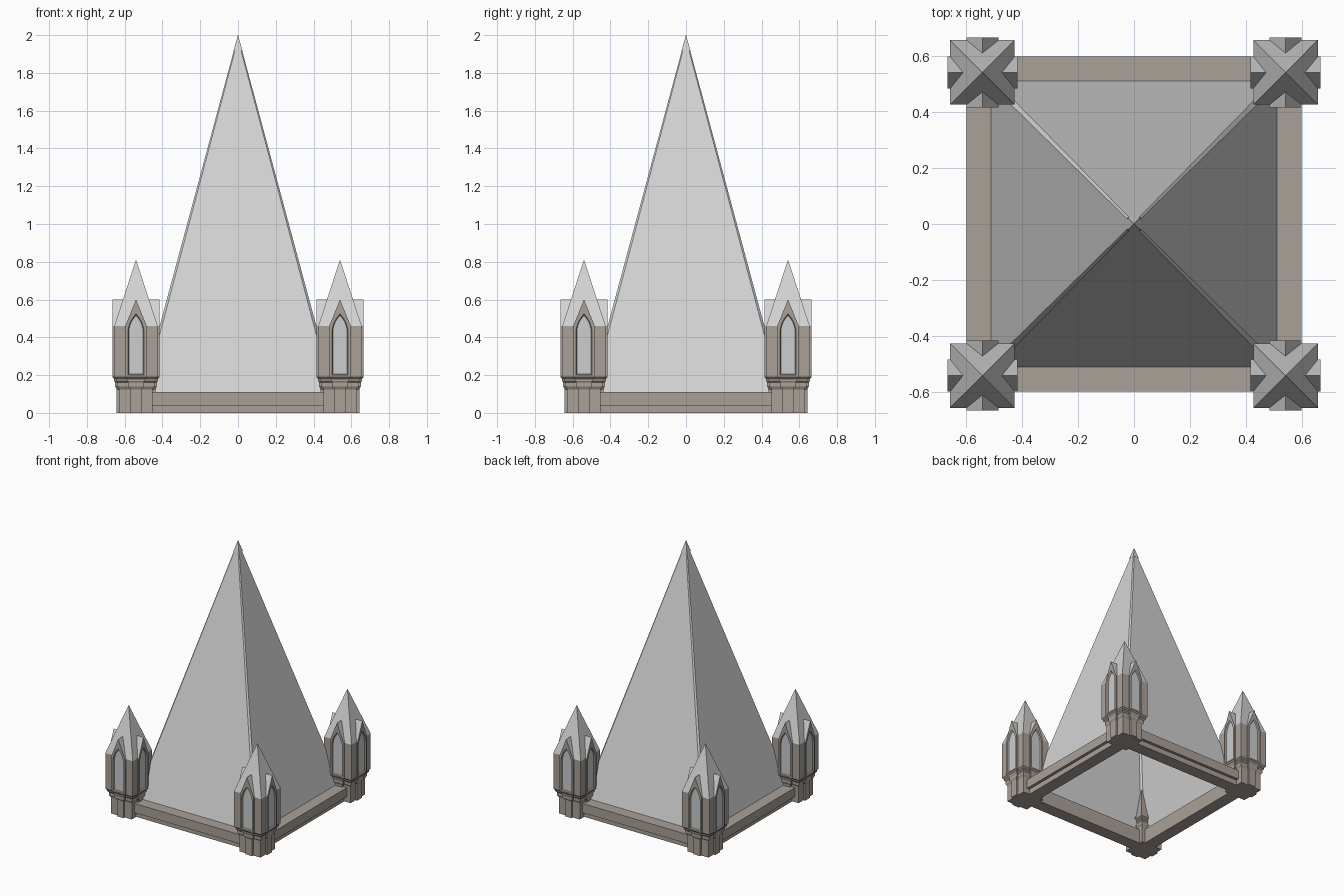
import bpy, bmesh, math

if "Cube" in bpy.data.objects:
    bpy.data.objects.remove(bpy.data.objects["Cube"])


def material(name, rgb):
    m = bpy.data.materials.new(name)
    lin = [(c / 255 / 12.92) if c < 11 else ((c / 255 + 0.055) / 1.055) ** 2.4 for c in rgb]
    m.diffuse_color = (*lin, 1)
    m.use_nodes = True
    m.node_tree.nodes["Principled BSDF"].inputs["Base Color"].default_value = m.diffuse_color
    return m


STONE = material("warm stone", (170, 161, 153))
LEAD = material("pale roof", (212, 212, 212))
GLASS = material("window grey", (203, 205, 207))


def finish(bm, name, mats):
    bmesh.ops.recalc_face_normals(bm, faces=bm.faces)
    me = bpy.data.meshes.new(name)
    bm.to_mesh(me)
    bm.free()
    for m in mats:
        me.materials.append(m)
    ob = bpy.data.objects.new(name, me)
    bpy.context.collection.objects.link(ob)
    return ob


def loft(bm, rings, cap_start=True, cap_end=True, mat=0):
    """Join equal-length rings of points with quads."""
    vs = [[bm.verts.new(p) for p in r] for r in rings]
    n = len(vs[0])
    faces = []
    for a, b in zip(vs, vs[1:]):
        for i in range(n):
            j = (i + 1) % n
            faces.append(bm.faces.new((a[i], a[j], b[j], b[i])))
    if cap_start:
        faces.append(bm.faces.new(vs[0][::-1]))
    if cap_end:
        faces.append(bm.faces.new(vs[-1]))
    for f in faces:
        f.material_index = mat


def square(h, z):
    return [(-h, -h, z), (h, -h, z), (h, h, z), (-h, h, z)]


def chamfered(h, c, z):
    return [(-h + c, -h, z), (h - c, -h, z), (h, -h + c, z), (h, h - c, z),
            (h - c, h, z), (-h + c, h, z), (-h, h - c, z), (-h, -h + c, z)]


def cross(arm, core, w, z):
    """Square core with a projecting strip on each side."""
    q = [(-w, -arm), (w, -arm), (w, -core), (core, -core), (core, -w)]
    pts = []
    for k in range(4):
        c, s = round(math.cos(k * math.pi / 2)), round(math.sin(k * math.pi / 2))
        pts += [(c * x - s * y, s * x + c * y, z) for x, y in q]
    return pts


# Main spire: open underneath, thin chamfer on each hip
bm = bmesh.new()
loft(bm, [chamfered(0.512, 0.014, 0.10), chamfered(0.0215, 0.006, 1.92)], False, False)
finish(bm, "spire", [LEAD])

# Cap on the tip
bm = bmesh.new()
loft(bm, [square(0.0235, 1.917), square(0.0005, 2.0)])
finish(bm, "spire_cap", [LEAD])

# Parapet ring: stepped section, hollow in the middle
bm = bmesh.new()
section = [(0.575, 0.0), (0.575, 0.04), (0.597, 0.04), (0.597, 0.11),
           (0.48, 0.11), (0.48, 0.0), (0.575, 0.0)]
loft(bm, [square(h, z) for h, z in section], False, False)
bmesh.ops.remove_doubles(bm, verts=bm.verts, dist=1e-5)
finish(bm, "parapet", [STONE])

# Corner turret dimensions
W, ARM, CORE = 0.057, 0.125, 0.115
Z0, EAVE, RIDGE, TIP = 0.19, 0.46, 0.60, 0.81
N = 5


def gable(w, z0, eave, ridge, y, bulge):
    """Pointed outline, straight (bulge 0) or arched."""
    right = []
    for i in range(N + 1):
        t = i / N
        b = bulge * math.sin(math.pi * t)
        right.append((w * (1 - t) + b * 0.9, y, eave + (ridge - eave) * t + b * 0.45))
    left = [(-x, y, z) for x, y, z in right[-2::-1]]
    return [(-w, y, z0), (w, y, z0)] + right + left


def turret_mesh():
    bm = bmesh.new()
    # Corbelled stem
    loft(bm, [cross(0.102, 0.088, 0.028, 0.0), cross(0.102, 0.088, 0.028, 0.125),
              cross(0.110, 0.097, 0.040, 0.14), cross(0.110, 0.097, 0.040, 0.16),
              cross(0.116, 0.106, 0.047, 0.17), cross(0.116, 0.106, 0.047, 0.18),
              cross(ARM, CORE, W, Z0)])
    # Core and its pointed roof
    loft(bm, [square(CORE, Z0), square(CORE, EAVE)], True, False)
    loft(bm, [square(CORE, EAVE), square(0.0005, TIP)], False, True, 1)
    # Four gabled bays, each with a recessed pointed window
    for k in range(4):
        start = len(bm.verts)
        outer = gable(W, Z0, EAVE, RIDGE, -ARM, 0)
        loft(bm, [gable(W, Z0, EAVE, RIDGE, -0.02, 0), outer], False, False)
        bm.faces.ensure_lookup_table()
        for f in bm.faces[-len(outer):]:
            if all(v.co.z > EAVE - 1e-4 for v in f.verts):
                f.material_index = 1
        loft(bm, [outer, gable(0.043, 0.20, 0.435, 0.525, -ARM, 0.008),
                  gable(0.038, 0.205, 0.435, 0.515, -ARM + 0.009, 0.008)], False, True)
        bm.faces.ensure_lookup_table()
        bm.faces[-1].material_index = 2
        bm.verts.ensure_lookup_table()
        c, s = round(math.cos(k * math.pi / 2)), round(math.sin(k * math.pi / 2))
        for v in bm.verts[start:]:
            x, y = v.co.x, v.co.y
            v.co.x, v.co.y = c * x - s * y, s * x + c * y
    bmesh.ops.remove_doubles(bm, verts=bm.verts, dist=1e-5)
    return finish(bm, "corner_turret", [STONE, LEAD, GLASS])


first = turret_mesh()
first.location = (-0.54, -0.54, 0)
for sx, sy in ((1, -1), (1, 1), (-1, 1)):
    ob = bpy.data.objects.new("corner_turret", first.data)
    ob.location = (0.54 * sx, 0.54 * sy, 0)
    bpy.context.collection.objects.link(ob)
